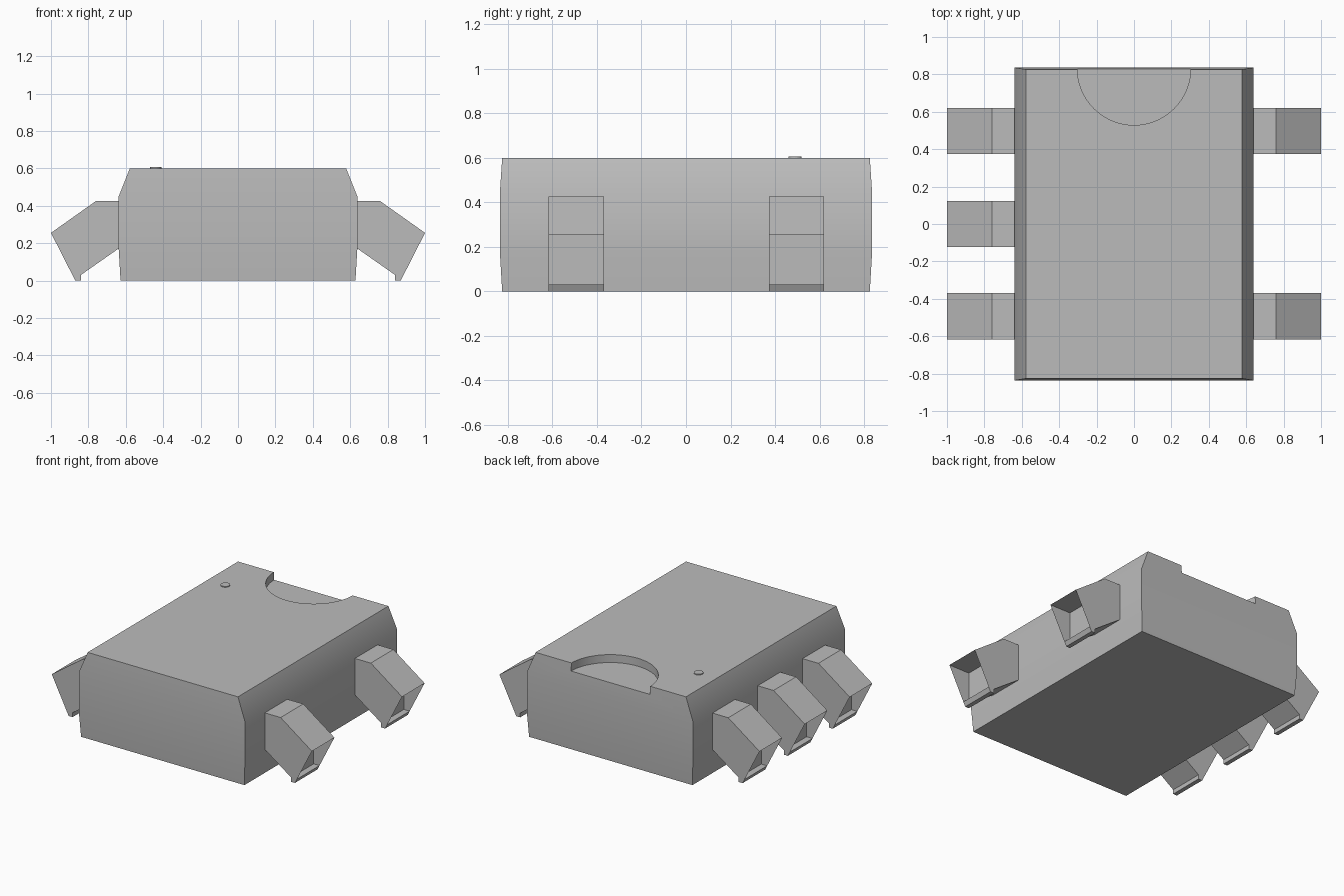
import bpy
import bmesh

cube = bpy.data.objects.get("Cube")
if cube:
    bpy.data.objects.remove(cube, do_unlink=True)

# Single plain grey material
grey = bpy.data.materials.new("plain_grey")
grey.use_nodes = True
COLOUR = (0.5, 0.5, 0.5, 1)
grey.diffuse_color = COLOUR
grey.node_tree.nodes["Principled BSDF"].inputs["Base Color"].default_value = COLOUR


def finish(bm, name):
    """Turn a bmesh into a named object with the grey material."""
    bmesh.ops.recalc_face_normals(bm, faces=bm.faces)
    mesh = bpy.data.meshes.new(name)
    bm.to_mesh(mesh)
    bm.free()
    obj = bpy.data.objects.new(name, mesh)
    mesh.materials.append(grey)
    bpy.context.collection.objects.link(obj)
    return obj


def activate(obj):
    bpy.ops.object.select_all(action='DESELECT')
    obj.select_set(True)
    bpy.context.view_layer.objects.active = obj


def disc(name, x, y, z, radius, depth, sides):
    bm = bmesh.new()
    bmesh.ops.create_cone(bm, cap_ends=True, segments=sides, radius1=radius,
                          radius2=radius, depth=depth)
    bmesh.ops.translate(bm, verts=bm.verts, vec=(x, y, z))
    return finish(bm, name)


# Body: rectangular rings stacked upwards (half width, half depth, height)
RINGS = [(0.628, 0.826, 0), (0.638, 0.836, 0.17),
         (0.638, 0.836, 0.45), (0.578, 0.826, 0.6)]
bm = bmesh.new()
loops = [[bm.verts.new((sx * w, sy * d, z))
          for sx, sy in ((-1, -1), (1, -1), (1, 1), (-1, 1))]
         for w, d, z in RINGS]
for low, high in zip(loops, loops[1:]):
    for i in range(4):
        j = (i + 1) % 4
        bm.faces.new((low[i], low[j], high[j], high[i]))
bm.faces.new(loops[0][::-1])
bm.faces.new(loops[-1])
body = finish(bm, "body")

# Half-round notch in the back top edge
cutter = disc("notch_cutter", 0, 0.832, 0.645, 0.303, 0.2, 64)
cutter.hide_render = True
notch = body.modifiers.new("notch", 'BOOLEAN')
notch.operation = 'DIFFERENCE'
notch.solver = 'EXACT'
notch.object = cutter
activate(body)
bpy.ops.object.modifier_apply(modifier=notch.name)
bpy.data.objects.remove(cutter, do_unlink=True)
bpy.ops.object.shade_smooth_by_angle()

# Small raised orientation dot
disc("pin_marker", -0.44, 0.49, 0.6, 0.03, 0.012, 24)

# Pins: thin side plates joined by a skin that steps in above the toe
OUTLINE = [(0.63, 0.425), (0.76, 0.425), (1, 0.255), (0.87, 0),
           (0.84, 0), (0.84, 0.03), (0.63, 0.177)]
SKIN = OUTLINE[:3] + [(0.84, 0.255), (0.84, 0.03), (0.885, 0.03)] + OUTLINE[3:]
HALF_WIDTH = 0.124


def pin(name, side, y):
    bm = bmesh.new()
    edges = (y - HALF_WIDTH, y + HALF_WIDTH)
    for edge in edges:
        bm.faces.new([bm.verts.new((side * x, edge, z)) for x, z in OUTLINE])
    rows = [[bm.verts.new((side * x, edge, z)) for edge in edges]
            for x, z in SKIN]
    for a, b in zip(rows, rows[1:]):
        bm.faces.new((a[0], a[1], b[1], b[0]))
    return finish(bm, name)


for label, y in (("front", -0.493), ("middle", 0), ("back", 0.497)):
    pin(label + "_right_pin", -1, y)
    if label != "middle":
        pin(label + "_left_pin", 1, y)
